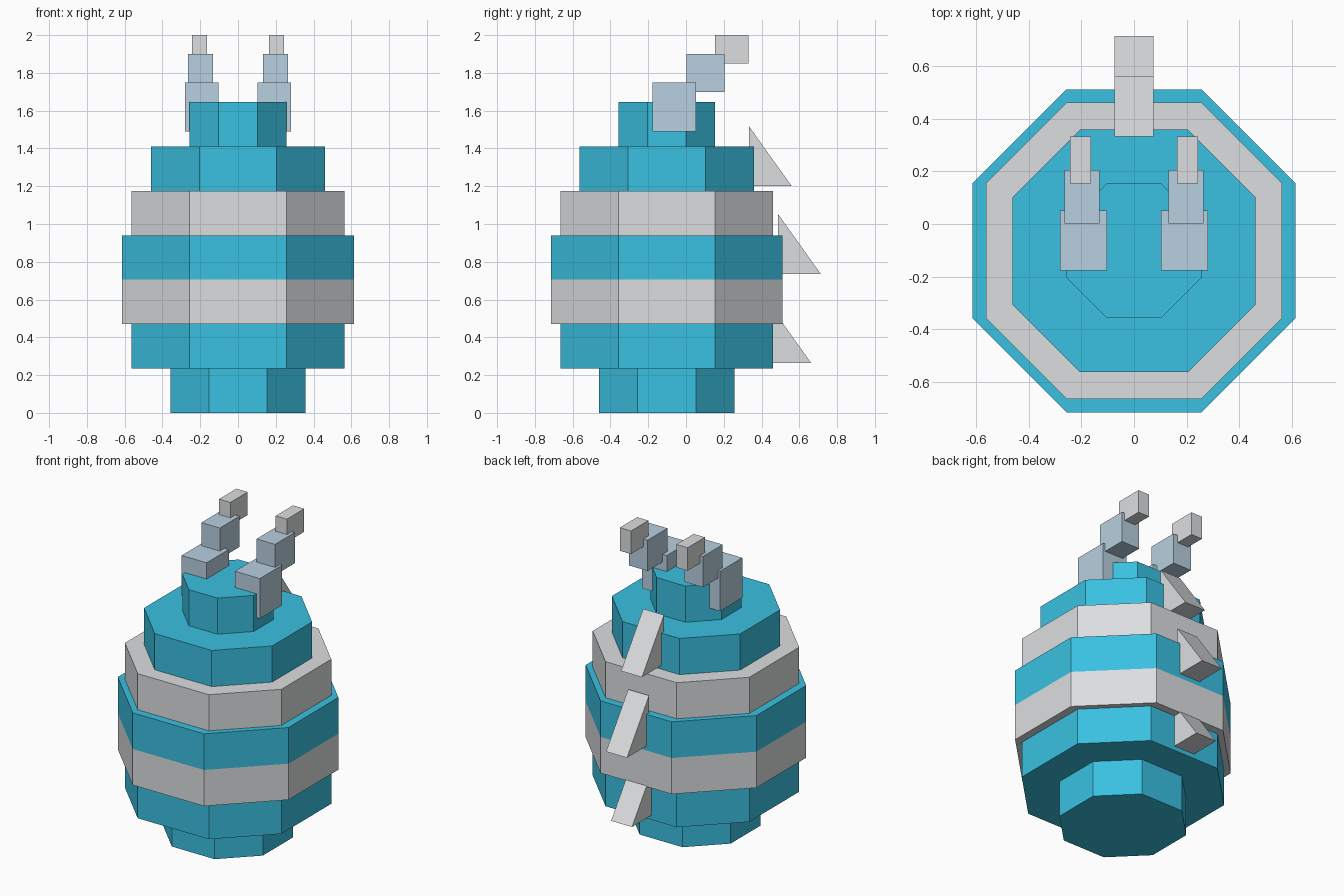
import bpy, bmesh

if "Cube" in bpy.data.objects:
    bpy.data.objects.remove(bpy.data.objects["Cube"])


def material(name, rgb):
    m = bpy.data.materials.new(name)
    lin = [((c / 255 + 0.055) / 1.055) ** 2.4 for c in rgb]
    m.diffuse_color = (*lin, 1)
    m.use_nodes = True
    m.node_tree.nodes["Principled BSDF"].inputs["Base Color"].default_value = m.diffuse_color
    return m


BLUE = material("bright_blue", (58, 193, 225))
GREY = material("light_grey", (220, 222, 224))
STEEL = material("pale_steel_blue", (184, 208, 224))


def make_object(name, bm, mats):
    bmesh.ops.recalc_face_normals(bm, faces=bm.faces[:])
    me = bpy.data.meshes.new(name)
    bm.to_mesh(me)
    bm.free()
    for m in mats:
        me.materials.append(m)
    ob = bpy.data.objects.new(name, me)
    bpy.context.collection.objects.link(ob)
    return ob


def octagon(bm, r, f, z, cy):
    """Octagon ring with half width r and half flat side f."""
    pts = [(f, -r), (r, -f), (r, f), (f, r), (-f, r), (-r, f), (-r, -f), (-f, -r)]
    return [bm.verts.new((x, y + cy, z)) for x, y in pts]


def bridge(bm, a, b, mat):
    for i in range(8):
        j = (i + 1) % 8
        bm.faces.new((a[i], a[j], b[j], b[i])).material_index = mat


# Body: stacked octagonal tiers (half width, half flat side, colour index)
TIERS = [(0.358, 0.154, 0), (0.563, 0.256, 0), (0.614, 0.256, 1), (0.614, 0.256, 0),
         (0.563, 0.256, 1), (0.461, 0.205, 0), (0.256, 0.103, 0)]
STEP, BODY_Y = 0.235, -0.102
bm = bmesh.new()
prev = octagon(bm, *TIERS[0][:2], 0, BODY_Y)
bm.faces.new(prev[::-1])
for k, (r, f, col) in enumerate(TIERS):
    z = k * STEP
    if k and r != TIERS[k - 1][0]:
        # ledge takes the colour of the wider tier
        ring = octagon(bm, r, f, z, BODY_Y)
        bridge(bm, prev, ring, col if r > TIERS[k - 1][0] else TIERS[k - 1][2])
        prev = ring
    top = octagon(bm, r, f, z + STEP, BODY_Y)
    bridge(bm, prev, top, col)
    prev = top
bm.faces.new(prev)
make_object("body", bm, [BLUE, GREY])


def box(name, lo, hi, mat):
    bm = bmesh.new()
    bmesh.ops.create_cube(bm, size=1)
    for v in bm.verts:
        v.co = [lo[i] if v.co[i] < 0 else hi[i] for i in range(3)]
    return make_object(name, bm, [mat])


# Antennae: three shrinking blocks on each side, stepping back and up
BLOCKS = [("base", 0.102, 0.281, -0.177, 0.052, 1.49, 1.75, STEEL),
          ("middle", 0.132, 0.265, 0.002, 0.205, 1.70, 1.90, STEEL),
          ("tip", 0.163, 0.244, 0.154, 0.332, 1.85, 2.00, GREY)]
for part, x0, x1, y0, y1, z0, z1, mat in BLOCKS:
    box("right_antenna_" + part, (x0, y0, z0), (x1, y1, z1), mat)
    box("left_antenna_" + part, (-x1, y0, z0), (-x0, y1, z1), mat)

# Back spikes: triangular wedges
for name, y, z in [("upper", 0.333, 1.20), ("middle", 0.487, 0.735), ("lower", 0.435, 0.265)]:
    bm = bmesh.new()
    profile = [(y, z), (y + 0.227, z), (y, z + 0.318)]
    a, b = [[bm.verts.new((x, py, pz)) for py, pz in profile] for x in (-0.075, 0.075)]
    bm.faces.new(a)
    bm.faces.new(b[::-1])
    for i in range(3):
        j = (i + 1) % 3
        bm.faces.new((a[i], a[j], b[j], b[i]))
    make_object(name + "_back_spike", bm, [GREY])
